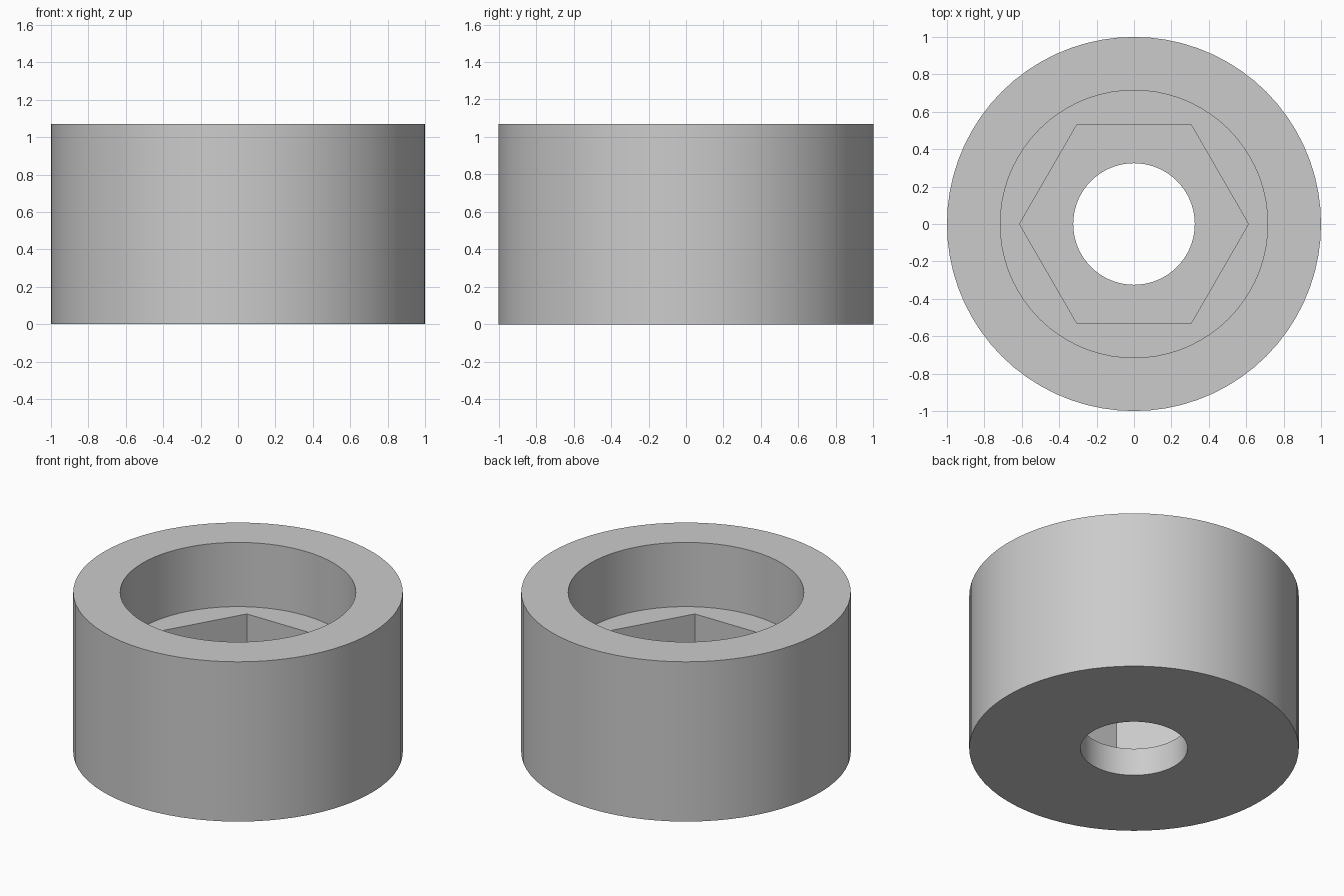
import bpy
import bmesh
from math import cos, sin, pi, radians

cube = bpy.data.objects.get("Cube")
if cube:
    bpy.data.objects.remove(cube, do_unlink=True)

SEGMENTS = 72
HEIGHT, LEDGE, FLOOR = 1.07, 0.64, 0.185
OUTER, BORE, HEX_FLAT, HOLE = 1.0, 0.715, 0.53, 0.325


def round_radius(radius):
    return lambda angle: radius


def hex_radius(apothem):
    # Corners lie on the x axis
    return lambda angle: apothem / cos(angle % (pi / 3) - pi / 6)


def add_ring(bm, radius_at, z):
    angles = [2 * pi * i / SEGMENTS for i in range(SEGMENTS)]
    return [bm.verts.new((radius_at(a) * cos(a), radius_at(a) * sin(a), z)) for a in angles]


outer, bore = round_radius(OUTER), round_radius(BORE)
socket, hole = hex_radius(HEX_FLAT), round_radius(HOLE)

# Closed section: outer wall, rim, bore, ledge, hex socket, floor, through hole
section = [(outer, 0), (outer, HEIGHT), (bore, HEIGHT), (bore, LEDGE),
           (socket, LEDGE), (socket, FLOOR), (hole, FLOOR), (hole, 0)]

bm = bmesh.new()
rings = [add_ring(bm, radius_at, z) for radius_at, z in section]
for k, ring in enumerate(rings):
    following = rings[(k + 1) % len(rings)]
    for i in range(SEGMENTS):
        j = (i + 1) % SEGMENTS
        bm.faces.new((ring[i], ring[j], following[j], following[i]))
bmesh.ops.recalc_face_normals(bm, faces=bm.faces)

mesh = bpy.data.meshes.new("hex_socket_spacer")
bm.to_mesh(mesh)
bm.free()
spacer = bpy.data.objects.new("hex_socket_spacer", mesh)
bpy.context.collection.objects.link(spacer)

# Plain grey
grey = bpy.data.materials.new("plain_grey")
grey.use_nodes = True
color = (0.6, 0.6, 0.6, 1)
grey.diffuse_color = color
grey.node_tree.nodes["Principled BSDF"].inputs["Base Color"].default_value = color
mesh.materials.append(grey)

# Smooth round walls, crisp rims and hex corners
bpy.ops.object.select_all(action="DESELECT")
spacer.select_set(True)
bpy.context.view_layer.objects.active = spacer
bpy.ops.object.shade_smooth_by_angle(angle=radians(30))
